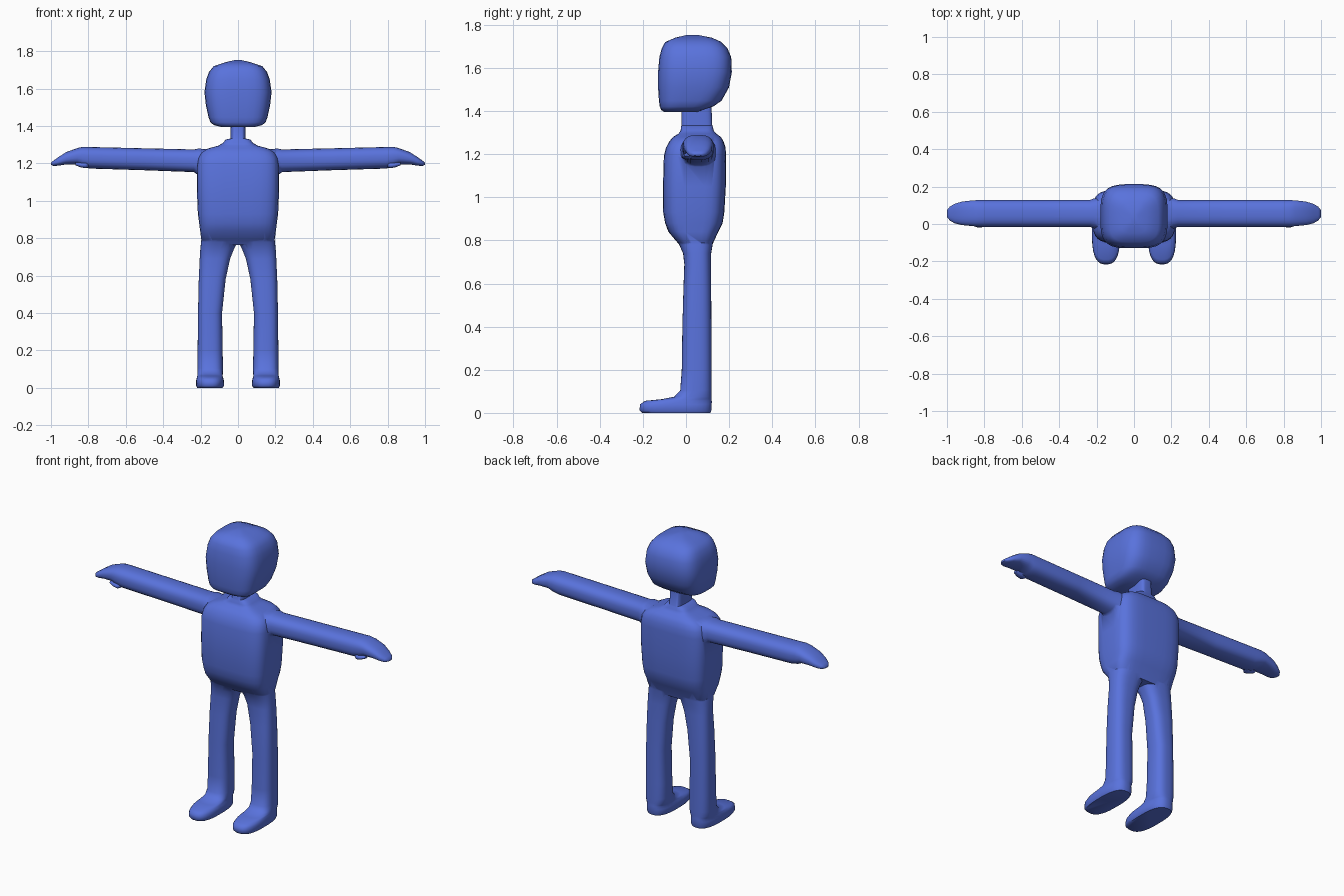
import bpy, bmesh
from math import cos, sin, pi, copysign

blue = bpy.data.materials.new("blue")
blue.diffuse_color = (0.10, 0.17, 0.72, 1)


def loft(name, sections, axis="z", power=3.0, sides=32, mirror=False):
    """Skin rounded-box sections (pos, u0, u1, v0, v1) along z (u=x, v=y) or x (u=y, v=z)."""
    bm = bmesh.new()
    rings = []
    for p, u0, u1, v0, v1 in sections:
        ring = []
        for i in range(sides):
            a = 2 * pi * (i + 0.5) / sides
            c, s = cos(a), sin(a)
            u = (u0 + u1) / 2 + (u1 - u0) / 2 * copysign(abs(c) ** (2 / power), c)
            v = (v0 + v1) / 2 + (v1 - v0) / 2 * copysign(abs(s) ** (2 / power), s)
            co = [u, v, p] if axis == "z" else [p, u, v]
            if mirror:
                co[0] = -co[0]
            ring.append(bm.verts.new(co))
        rings.append(ring)
    for a, b in zip(rings, rings[1:]):
        for i in range(sides):
            j = (i + 1) % sides
            bm.faces.new((a[i], a[j], b[j], b[i]))
    bm.faces.new(rings[0])
    bm.faces.new(rings[-1])
    bmesh.ops.recalc_face_normals(bm, faces=bm.faces)
    mesh = bpy.data.meshes.new(name)
    bm.to_mesh(mesh)
    bm.free()
    ob = bpy.data.objects.new(name, mesh)
    bpy.context.collection.objects.link(ob)
    mesh.materials.append(blue)
    return ob


def select(ob):
    bpy.ops.object.select_all(action="DESELECT")
    ob.select_set(True)
    bpy.context.view_layer.objects.active = ob


def sym(rows):
    return [(z, -w, w, y0, y1) for z, w, y0, y1 in rows]


# Head: rounded box, flat face, sloping nape
head = loft("head", sym([
    (1.395, 0.09, -0.10, 0.05), (1.405, 0.13, -0.115, 0.08), (1.42, 0.148, -0.122, 0.125),
    (1.447, 0.158, -0.126, 0.165), (1.51, 0.172, -0.13, 0.20), (1.58, 0.18, -0.13, 0.213),
    (1.65, 0.17, -0.124, 0.21), (1.69, 0.155, -0.113, 0.193), (1.72, 0.13, -0.097, 0.165),
    (1.74, 0.07, -0.05, 0.12), (1.752, 0.02, 0.0, 0.06)]), power=3.6)

# Torso with shoulders and neck
body = loft("body", sym([
    (0.765, 0.17, -0.015, 0.118), (0.79, 0.196, -0.04, 0.127), (0.84, 0.203, -0.082, 0.15),
    (0.88, 0.208, -0.097, 0.17), (0.93, 0.215, -0.106, 0.178), (1.05, 0.22, -0.107, 0.185),
    (1.19, 0.22, -0.103, 0.186), (1.23, 0.213, -0.093, 0.184), (1.26, 0.196, -0.077, 0.174),
    (1.28, 0.16, -0.06, 0.162), (1.295, 0.105, -0.035, 0.14), (1.31, 0.08, -0.025, 0.128),
    (1.328, 0.066, -0.023, 0.125), (1.333, 0.04, -0.02, 0.122), (1.43, 0.039, -0.02, 0.118)]),
    power=4.2)

leg_rows = [
    (0.0, 0.082, 0.218, -0.205, 0.114), (0.012, 0.074, 0.225, -0.216, 0.118),
    (0.04, 0.075, 0.224, -0.214, 0.12), (0.056, 0.08, 0.22, -0.19, 0.12),
    (0.064, 0.082, 0.218, -0.11, 0.119), (0.075, 0.081, 0.217, -0.055, 0.119),
    (0.105, 0.08, 0.217, -0.027, 0.119), (0.2, 0.082, 0.216, -0.02, 0.119),
    (0.4, 0.085, 0.214, -0.017, 0.118), (0.58, 0.066, 0.21, -0.012, 0.117),
    (0.69, 0.042, 0.205, -0.008, 0.116), (0.74, 0.022, 0.202, -0.014, 0.117),
    (0.78, 0.003, 0.198, -0.032, 0.124), (0.83, 0.002, 0.19, -0.06, 0.13)]

arm_rows = [
    (0.15, -0.03, 0.14, 1.12, 1.275), (0.212, -0.025, 0.138, 1.135, 1.28),
    (0.235, -0.016, 0.129, 1.153, 1.275), (0.5, -0.016, 0.129, 1.163, 1.281),
    (0.79, -0.016, 0.129, 1.172, 1.288), (0.83, -0.015, 0.128, 1.18, 1.289),
    (0.86, -0.012, 0.127, 1.194, 1.282), (0.92, -0.006, 0.12, 1.194, 1.26),
    (0.96, 0.004, 0.108, 1.188, 1.234), (0.985, 0.018, 0.093, 1.186, 1.216),
    (1.0, 0.038, 0.074, 1.192, 1.205)]

thumb_rows = [
    (0.80, -0.005, 0.02, 1.18, 1.20), (0.815, -0.02, 0.03, 1.174, 1.205),
    (0.84, -0.018, 0.03, 1.178, 1.205), (0.87, -0.008, 0.02, 1.19, 1.205)]

# Legs with feet, arms with hands, thumbs: both sides, merged into the body
limbs = []
for m in (False, True):
    limbs += [loft("leg", leg_rows, power=2.7, mirror=m),
              loft("arm", arm_rows, "x", 2.6, 24, m),
              loft("thumb", thumb_rows, "x", 2.2, 12, m)]
select(body)
for limb in limbs:
    mod = body.modifiers.new("join", "BOOLEAN")
    mod.operation = "UNION"
    mod.solver = "EXACT"
    mod.object = limb
    bpy.ops.object.modifier_apply(modifier=mod.name)
    bpy.data.objects.remove(limb)

for ob in (head, body):
    select(ob)
    bpy.ops.object.shade_smooth_by_angle(angle=0.95)
